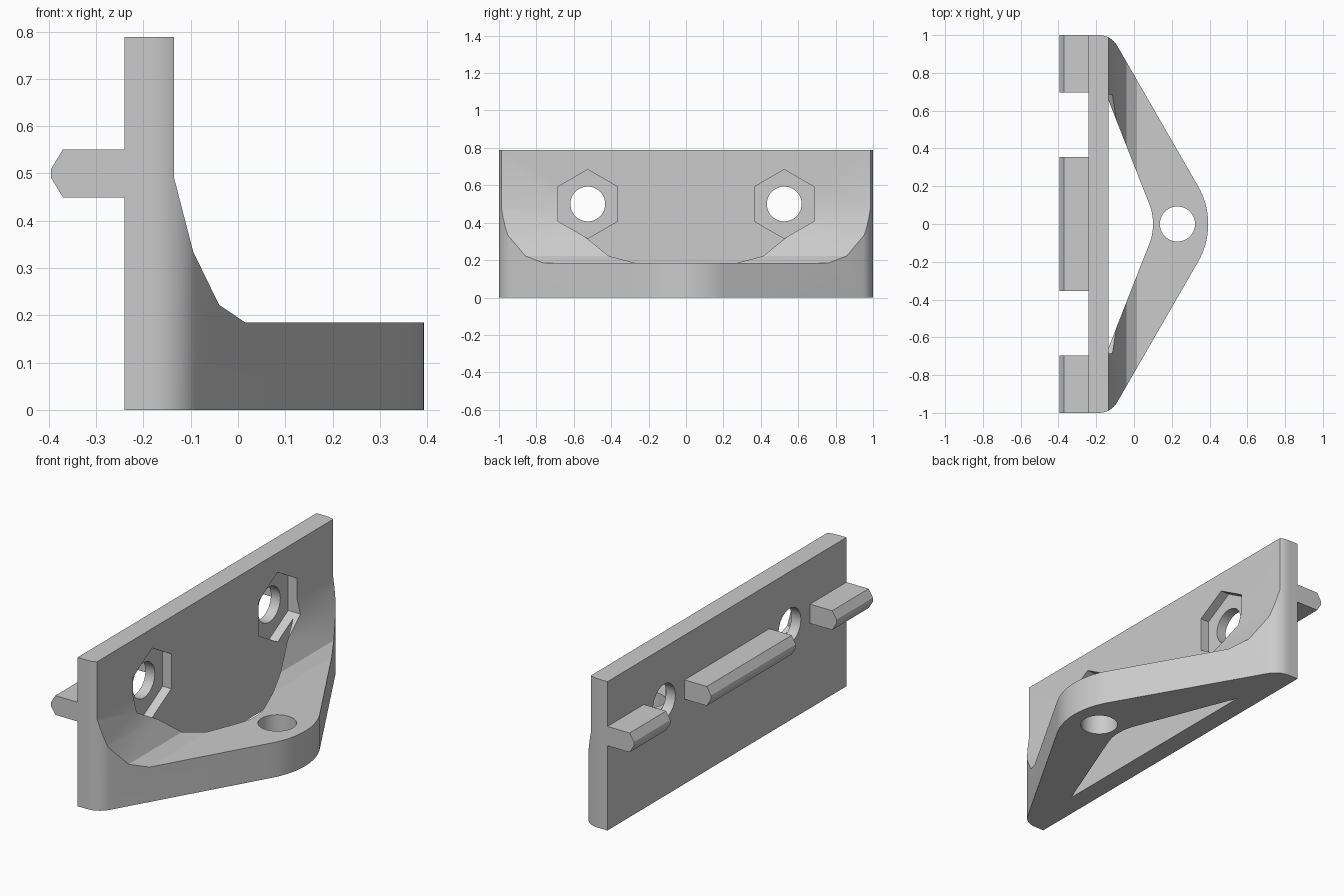
import bpy, bmesh, math
from mathutils import Vector

if "Cube" in bpy.data.objects:
    bpy.data.objects.remove(bpy.data.objects["Cube"], do_unlink=True)

grey = bpy.data.materials.new("plain grey")
grey.use_nodes = True
grey.diffuse_color = (0.6, 0.6, 0.6, 1)
grey.node_tree.nodes["Principled BSDF"].inputs["Base Color"].default_value = (0.6, 0.6, 0.6, 1)


def prism(name, points, axis, start, end):
    """Extrude a 2D profile along one axis, keeping x, y, z order for the other two."""
    place = {"x": lambda a, b: (start, a, b),
             "y": lambda a, b: (a, start, b),
             "z": lambda a, b: (a, b, start)}[axis]
    bm = bmesh.new()
    face = bm.faces.new([bm.verts.new(place(a, b)) for a, b in points])
    grown = bmesh.ops.extrude_face_region(bm, geom=[face])["geom"]
    step = Vector([end - start if axis == k else 0 for k in "xyz"])
    bmesh.ops.translate(bm, vec=step, verts=[v for v in grown if isinstance(v, bmesh.types.BMVert)])
    bmesh.ops.recalc_face_normals(bm, faces=bm.faces)
    mesh = bpy.data.meshes.new(name)
    bm.to_mesh(mesh)
    bm.free()
    mesh.materials.append(grey)
    obj = bpy.data.objects.new(name, mesh)
    bpy.context.collection.objects.link(obj)
    return obj


def arc(cx, cy, radius, a0, a1, n):
    angles = [math.radians(a0 + (a1 - a0) * i / n) for i in range(n + 1)]
    return [(cx + radius * math.cos(a), cy + radius * math.sin(a)) for a in angles]


def ring(cx, cy, radius, sides, turn=0):
    return arc(cx, cy, radius, turn, turn + 360, sides)[:-1]


def mirrored(half):
    """Close a half outline (running towards y = 0) with its mirror image."""
    return half + [(x, -y) for x, y in reversed(half) if y > 1e-5]


def combine(target, cutter, operation):
    mod = target.modifiers.new(operation, "BOOLEAN")
    mod.operation, mod.object, mod.solver = operation, cutter, "EXACT"
    graph = bpy.context.evaluated_depsgraph_get()
    mesh = bpy.data.meshes.new_from_object(target.evaluated_get(graph))
    target.modifiers.clear()
    target.data = mesh
    bpy.data.objects.remove(cutter, do_unlink=True)


# Bracket body: rounded triangular plan, limited by the L-shaped side profile
plan = [(-0.24, 1)] + arc(-0.185, 0.89, 0.11, 90, 30.5, 8) + arc(-0.007, 0, 0.4, 30.5, 0, 8)
body = prism("bracket_body", mirrored(plan), "z", 0, 0.788)
side = [(-0.3, -0.1), (0.5, -0.1), (0.5, 0.185), (0.015, 0.185), (-0.04, 0.222),
        (-0.095, 0.335), (-0.135, 0.49), (-0.135, 0.9), (-0.3, 0.9)]
combine(body, prism("side_profile", side, "y", -1.2, 1.2), "INTERSECT")

# Triangular opening between the arms
opening = [(-0.135, 0.655), (0.083, 0.1), (0.093, 0.068), (0.099, 0.035), (0.101, 0)]
combine(body, prism("opening", mirrored(opening), "z", -0.1, 0.7), "DIFFERENCE")

# Vertical hole at the nose
combine(body, prism("nose_hole", ring(0.23, 0, 0.093, 40), "z", -0.1, 0.5), "DIFFERENCE")

# Bolt holes with hexagonal nut pockets
for y in (-0.525, 0.525):
    combine(body, prism("nut_pocket", ring(y, 0.5, 0.184, 6, 30), "x", -0.185, 0.2), "DIFFERENCE")
    combine(body, prism("bolt_hole", ring(y, 0.5, 0.093, 40), "x", -0.4, 0.2), "DIFFERENCE")

# Chamfered rail pieces on the back of the plate
rail = [(-0.235, 0.449), (-0.37, 0.449), (-0.395, 0.49),
        (-0.395, 0.51), (-0.37, 0.551), (-0.235, 0.551)]
rails = [prism(name, rail, "y", y0, y1) for name, y0, y1 in
         (("left_rail", 0.695, 1), ("middle_rail", -0.355, 0.355), ("right_rail", -1, -0.695))]

# Smooth only the rounded areas
bpy.ops.object.select_all(action="DESELECT")
for obj in [body] + rails:
    obj.select_set(True)
bpy.context.view_layer.objects.active = body
bpy.ops.object.shade_smooth_by_angle(angle=math.radians(20))
